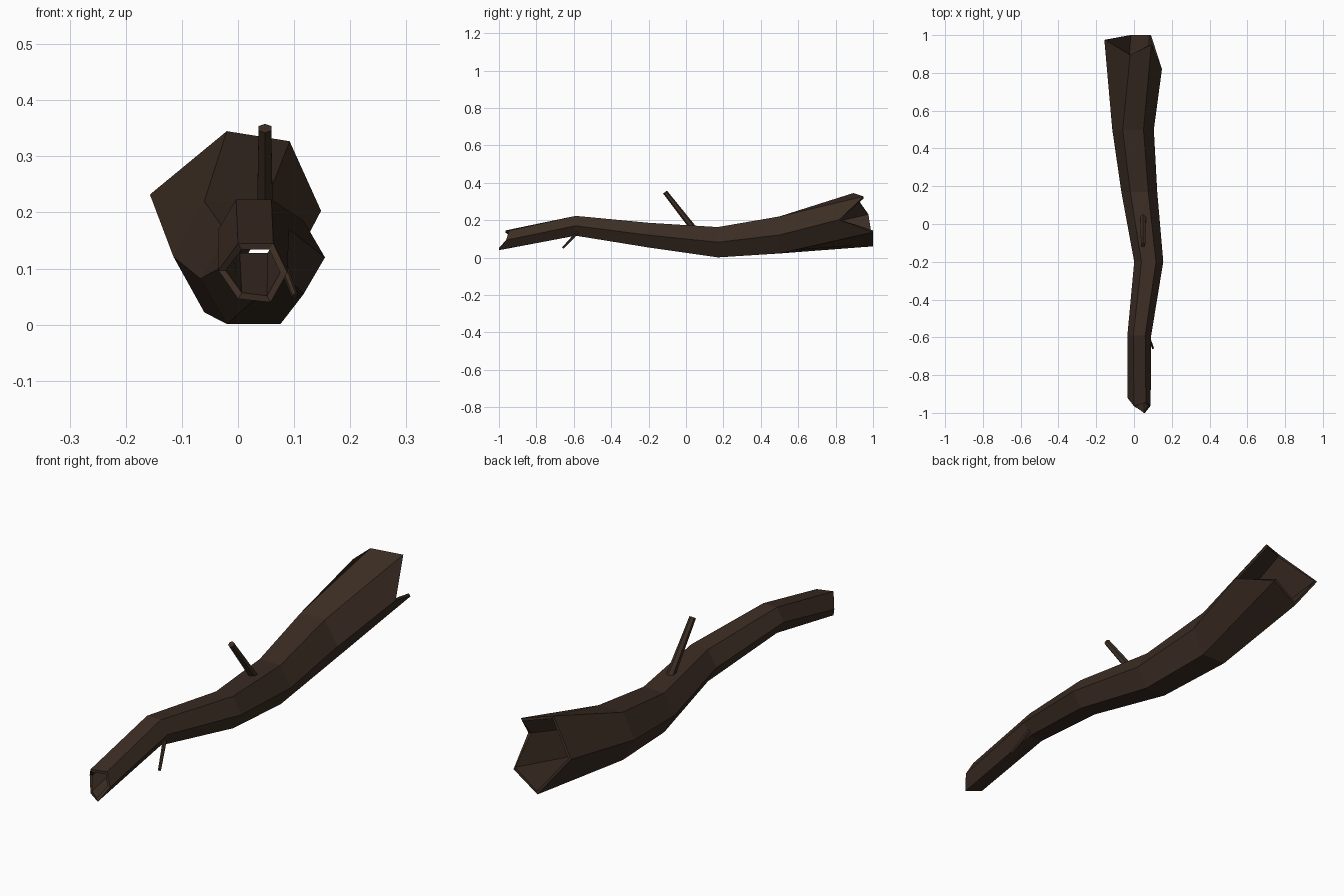
import bpy, bmesh, math
from mathutils import Vector

if "Cube" in bpy.data.objects:
    bpy.data.objects.remove(bpy.data.objects["Cube"])

bark = bpy.data.materials.new("dark_bark")
bark.diffuse_color = (0.044, 0.026, 0.017, 1)
bark.use_nodes = True
bark.node_tree.nodes["Principled BSDF"].inputs["Base Color"].default_value = bark.diffuse_color


def finish(name, bm):
    bmesh.ops.recalc_face_normals(bm, faces=bm.faces)
    me = bpy.data.meshes.new(name)
    bm.to_mesh(me)
    bm.free()
    me.materials.append(bark)
    ob = bpy.data.objects.new(name, me)
    bpy.context.collection.objects.link(ob)
    return ob


def hexagon(x, y, z, rx, rz):
    # right, top right, top left, left, bottom left, bottom right
    return [Vector((x + rx * math.cos(i * math.pi / 3), y,
                    z + rz * math.sin(i * math.pi / 3) / 0.866)) for i in range(6)]


# Hollow log: six-sided rings with splintered ends
front = [Vector(p) for p in ((.088, -.962, .093), (.063, -.945, .145), (0, -.965, .145),
                             (-.035, -.92, .097), (0, -.965, .046), (.058, -1, .04))]
back = [Vector(p) for p in ((.148, .82, .203), (.092, .95, .327), (-.02, .895, .345),
                            (-.157, .975, .232), (-.02, 1, .06), (.09, 1, .135))]
rings = [front,
         hexagon(.028, -.59, .17, .063, .053),
         hexagon(.078, -.2, .12, .077, .066),
         hexagon(.028, .17, .082, .095, .081),
         hexagon(-.005, .5, .121, .11, .099),
         back]


def inset(ring, wall):
    c = sum(ring, Vector()) / 6
    out = []
    for p in ring:
        d = p - c
        d.y = 0
        out.append(p - d.normalized() * wall)
    return out


bm = bmesh.new()
outer = [[bm.verts.new(p) for p in r] for r in rings]
inner = [[bm.verts.new(p) for p in inset(r, .013)] for r in rings]
loops = outer + inner[::-1] + [outer[0]]
for a, b in zip(loops, loops[1:]):
    for i in range(6):
        j = (i + 1) % 6
        bm.faces.new((a[i], a[j], b[j], b[i]))
finish("hollow_log", bm)


# Broken twigs: tapered six-sided rods
def twig(name, base, tip, r1, r2):
    base, tip = Vector(base), Vector(tip)
    axis = tip - base
    bm = bmesh.new()
    bmesh.ops.create_cone(bm, cap_ends=True, segments=6, radius1=r1, radius2=r2,
                          depth=axis.length)
    ob = finish(name, bm)
    ob.location = (base + tip) / 2
    ob.rotation_euler = axis.to_track_quat('Z', 'Y').to_euler()


twig("upper_twig", (.048, .035, .162), (.048, -.112, .35), .017, .013)
twig("lower_twig", (.07, -.58, .135), (.101, -.658, .051), .008, .006)
